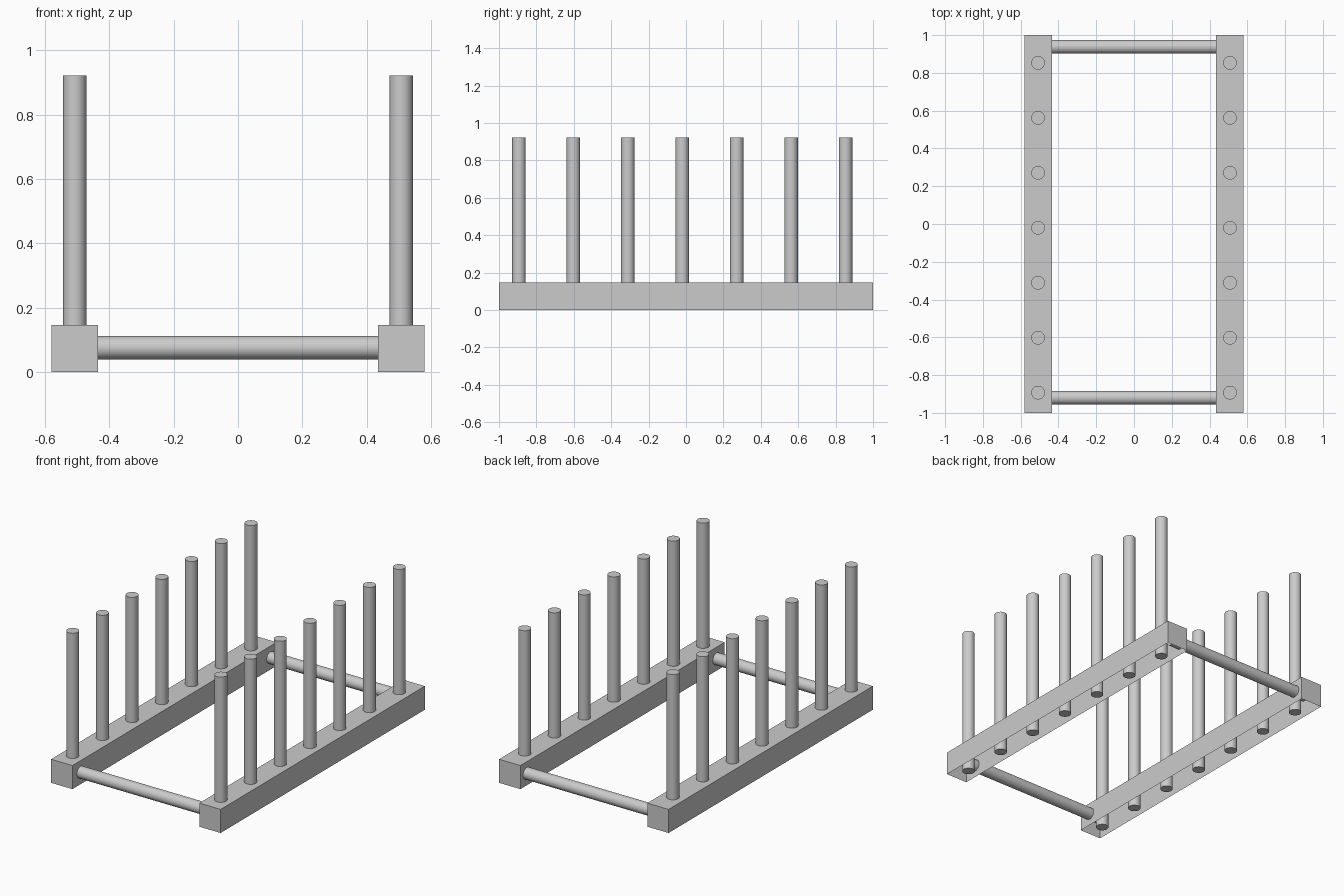
import bpy
import bmesh
import math
from mathutils import Matrix

cube = bpy.data.objects.get("Cube")
if cube:
    bpy.data.objects.remove(cube, do_unlink=True)

RAIL_X = 0.508      # centre line of each rail
RAIL_W = 0.146
ROD_R = 0.036
PEG_COUNT = 7
PEG_STEP = 0.291
PEG_MID_Y = -0.02

grey = bpy.data.materials.new("plain_grey")
grey.use_nodes = True
colour = (0.6, 0.6, 0.6, 1)
grey.diffuse_color = colour
grey.node_tree.nodes["Principled BSDF"].inputs["Base Color"].default_value = colour


def add_object(name, bm):
    mesh = bpy.data.meshes.new(name)
    bm.to_mesh(mesh)
    bm.free()
    mesh.materials.append(grey)
    obj = bpy.data.objects.new(name, mesh)
    bpy.context.collection.objects.link(obj)
    return obj


def rail(name, x):
    """Channel-shaped rail: a box left open underneath."""
    bm = bmesh.new()
    size = Matrix.Diagonal((RAIL_W, 2, RAIL_W, 1))
    bmesh.ops.create_cube(bm, size=1, matrix=Matrix.Translation((x, 0, RAIL_W / 2)) @ size)
    bm.normal_update()
    underside = [f for f in bm.faces if f.normal.z < -0.9]
    bmesh.ops.delete(bm, geom=underside, context='FACES')
    return add_object(name, bm)


def rod(name, centre, length, turn=Matrix.Identity(4)):
    """Round capped rod with smooth sides."""
    bm = bmesh.new()
    bmesh.ops.create_cone(bm, cap_ends=True, segments=40, radius1=ROD_R, radius2=ROD_R,
                          depth=length, matrix=Matrix.Translation(centre) @ turn)
    for f in bm.faces:
        f.smooth = len(f.verts) == 4
    for e in bm.edges:
        e.smooth = all(f.smooth for f in e.link_faces)
    return add_object(name, bm)


# Two rails, each with a row of upright pegs reaching down to the base
PEG_TOP = 0.922
for side, sign in (("left", 1), ("right", -1)):
    rail(f"{side}_rail", sign * RAIL_X)
    for i in range(PEG_COUNT):
        y = PEG_MID_Y + (i - PEG_COUNT // 2) * PEG_STEP
        rod(f"{side}_peg_{i + 1}", (sign * RAIL_X, y, PEG_TOP / 2), PEG_TOP)

# Crossbars joining the rails, ending inside them
across = Matrix.Rotation(math.pi / 2, 4, 'Y')
for name, y in (("front_crossbar", -0.92), ("back_crossbar", 0.938)):
    rod(name, (0, y, 0.075), 2 * RAIL_X, across)
